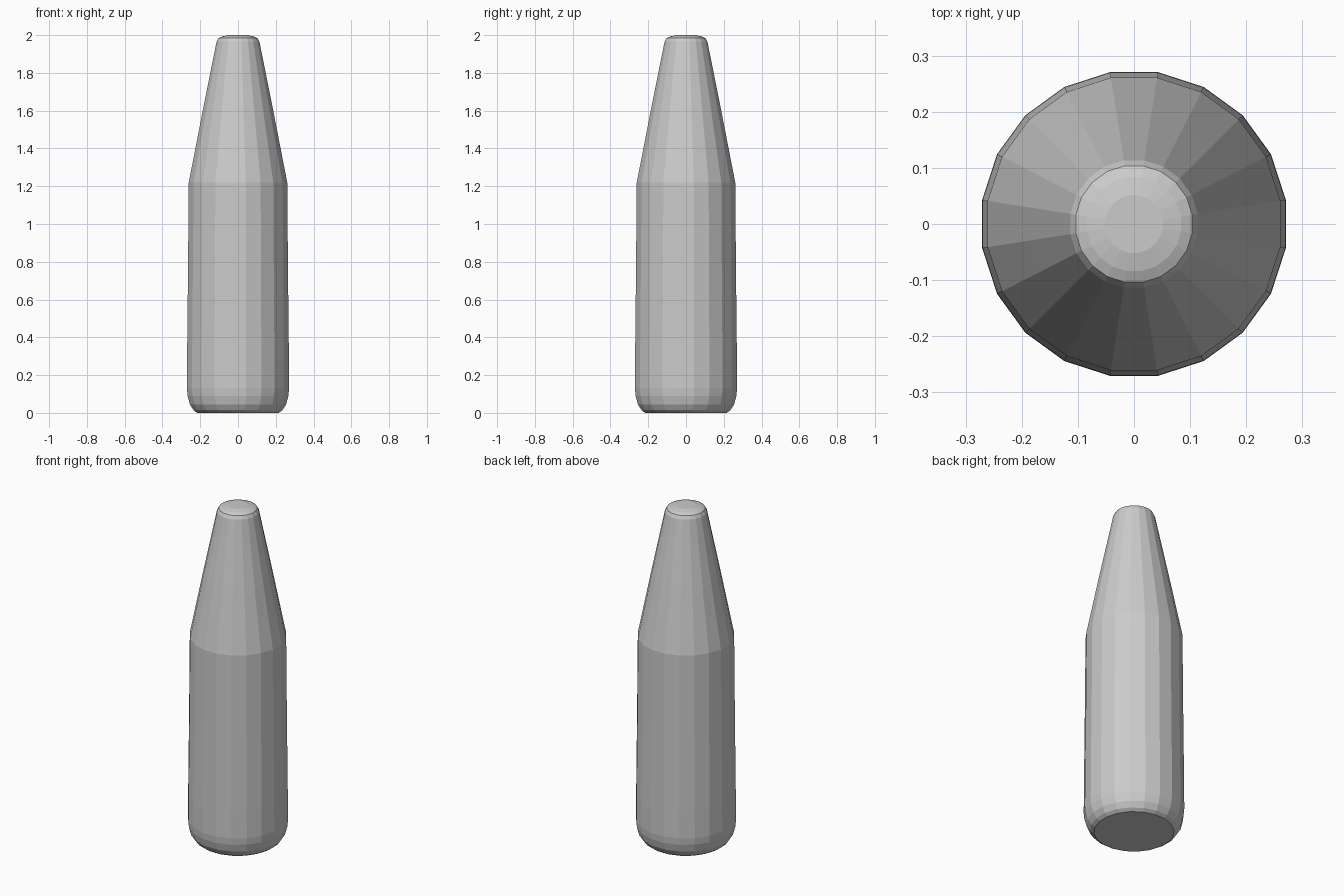
import bpy, bmesh, math

if "Cube" in bpy.data.objects:
    bpy.data.objects.remove(bpy.data.objects["Cube"])

SIDES = 20


def lathe(name, profile):
    """Revolve (radius, height) points around z and close both ends."""
    bm = bmesh.new()
    rings = []
    for r, z in profile:
        angles = [2 * math.pi * (i + 0.5) / SIDES for i in range(SIDES)]
        rings.append([bm.verts.new((r * math.cos(a), r * math.sin(a), z)) for a in angles])
    for low, high in zip(rings, rings[1:]):
        for i in range(SIDES):
            j = (i + 1) % SIDES
            bm.faces.new((low[i], low[j], high[j], high[i]))
    bm.faces.new(rings[0][::-1])
    bm.faces.new(rings[-1])
    mesh = bpy.data.meshes.new(name)
    bm.to_mesh(mesh)
    bm.free()
    obj = bpy.data.objects.new(name, mesh)
    bpy.context.collection.objects.link(obj)
    return obj


# Bottle: rounded base, nearly straight body, tapering neck, domed tip
lathe("bottle_body", [
    (0.218, 0.0), (0.238, 0.014), (0.258, 0.045), (0.27, 0.09),
    (0.274, 0.13), (0.273, 0.28), (0.268, 0.75), (0.264, 1.22),
    (0.193, 1.58), (0.120, 1.94), (0.115, 1.965), (0.105, 1.984),
    (0.085, 1.993), (0.052, 2.0),
])
